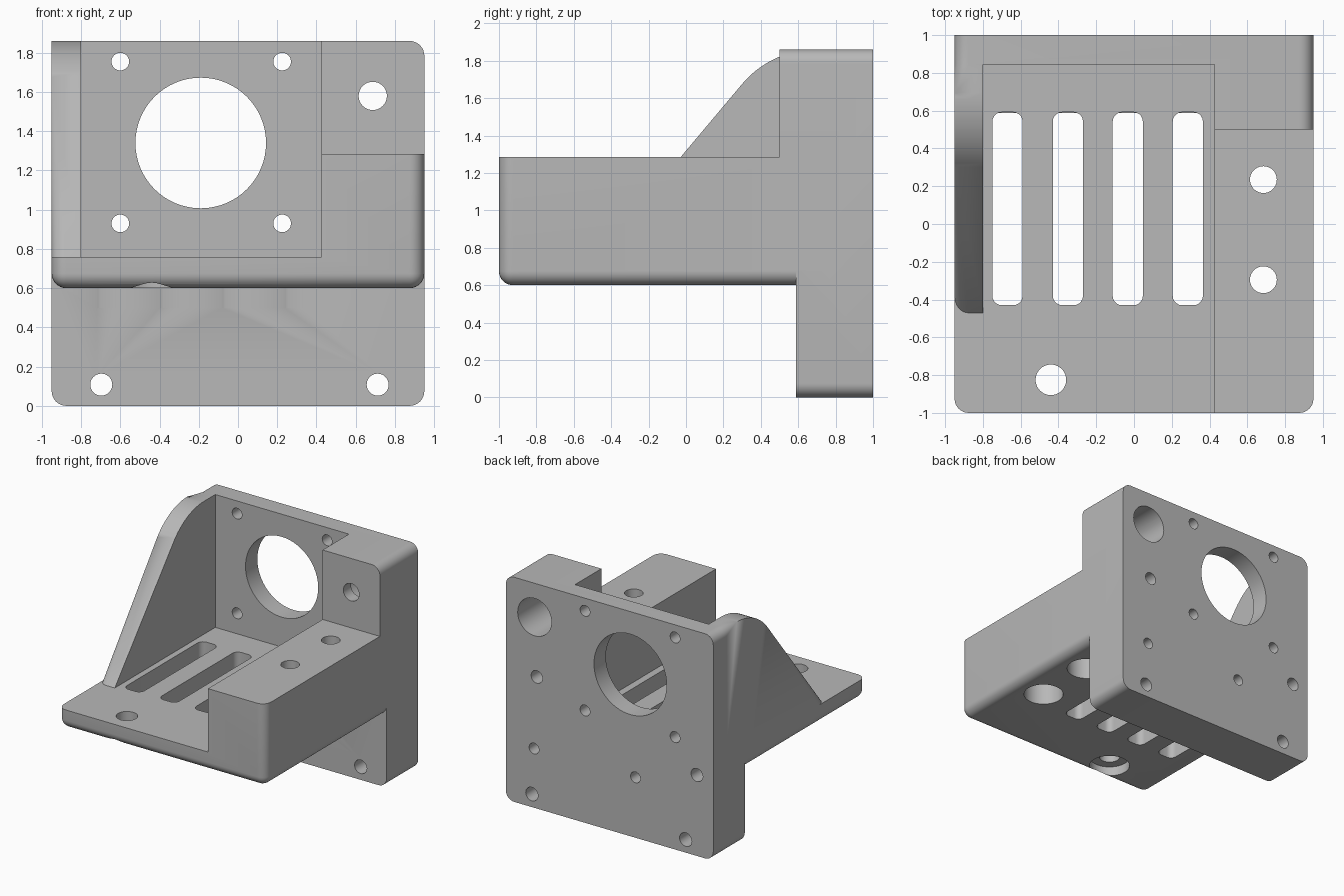
import bpy, bmesh, math
from mathutils import Matrix, Vector

if "Cube" in bpy.data.objects:
    bpy.data.objects.remove(bpy.data.objects["Cube"])

R = 0.075  # outer fillet radius
grey = bpy.data.materials.new("light grey")
grey.diffuse_color = (0.48, 0.48, 0.48, 1)
grey.use_nodes = True
grey.node_tree.nodes["Principled BSDF"].inputs["Base Color"].default_value = grey.diffuse_color


def make(name, bm):
    bmesh.ops.recalc_face_normals(bm, faces=bm.faces)
    me = bpy.data.meshes.new(name)
    bm.to_mesh(me)
    bm.free()
    me.materials.append(grey)
    ob = bpy.data.objects.new(name, me)
    bpy.context.collection.objects.link(ob)
    return ob


def box(name, x, y, z, rounded=None, radius=R, segs=8):
    """Box from ranges; edges whose midpoint passes the rule are filleted."""
    bm = bmesh.new()
    bmesh.ops.create_cube(bm, size=1)
    for v in bm.verts:
        v.co = [r[0] if c < 0 else r[1] for c, r in zip(v.co, (x, y, z))]
    if rounded:
        mid = [sum(r) / 2 for r in (x, y, z)]
        half = [(r[1] - r[0]) / 2 for r in (x, y, z)]
        edges = []
        for e in bm.edges:
            m = (e.verts[0].co + e.verts[1].co) / 2
            side = [round((m[i] - mid[i]) / half[i]) for i in range(3)]
            if rounded(*side):
                edges.append(e)
        bmesh.ops.bevel(bm, geom=edges, offset=radius, segments=segs, profile=0.5,
                        affect='EDGES', clamp_overlap=False)
    return make(name, bm)


def cylinder(axis, a, b, start, end, r):
    """Cylinder along y at (x, z), or along z at (x, y)."""
    bm = bmesh.new()
    bmesh.ops.create_cone(bm, cap_ends=True, segments=64 if r > 0.2 else 40,
                          radius1=r, radius2=r, depth=end - start)
    mid = (start + end) / 2
    if axis == 'Y':
        bm.transform(Matrix.Translation((a, mid, b)) @ Matrix.Rotation(math.pi / 2, 4, 'X'))
    else:
        bm.transform(Matrix.Translation((a, b, mid)))
    return make("cutter", bm)


def combine(target, other, operation='DIFFERENCE'):
    mod = target.modifiers.new("join", 'BOOLEAN')
    mod.operation, mod.object, mod.solver = operation, other, 'EXACT'
    bpy.context.view_layer.objects.active = target
    bpy.ops.object.modifier_apply(modifier=mod.name)
    bpy.data.objects.remove(other, do_unlink=True)


# back plate with the thick corner block
bracket = box("motor_bracket", (-0.95, 0.95), (0.5, 1), (0, 1.86),
              lambda sx, sy, sz: sy == 0)
combine(bracket, box("cutter", (-2, 2), (0, 0.588), (-1, 0.68)))
combine(bracket, box("cutter", (-2, 0.425), (0, 0.845), (0.76, 3)))

# shelf with the raised side block
shelf = box("shelf", (-0.95, 0.95), (-1, 0.75), (0.6, 1.285),
            lambda sx, sy, sz: (sz == -1 and sy != 1) or (sz == 0 and sy == -1))
combine(shelf, box("cutter", (-2, 0.425), (-2, 0.845), (0.76, 3)))
combine(bracket, shelf, 'UNION')

# side gusset: slope running into an arc, outer edge filleted
ang = math.atan2(1.1, 0.925)
rad, cy, cz = 0.515, 0.695, 1.345
outline = [(-0.47 - 0.06 / math.tan(ang), 0.70)]
n = 14
for i in range(n + 1):
    t = math.pi / 2 + ang * (1 - i / n)
    outline.append((cy + rad * math.cos(t), cz + rad * math.sin(t)))
outline += [(0.845, 1.86), (0.845, 0.70)]
bm = bmesh.new()
left = [bm.verts.new((-0.95, y, z)) for y, z in outline]
right = [bm.verts.new((-0.80, y, z)) for y, z in outline]
bm.faces.new(left)
bm.faces.new(right[::-1])
for i in range(len(outline)):
    j = (i + 1) % len(outline)
    bm.faces.new((left[i], right[i], right[j], left[j]))
edges = [bm.edges.get((left[i], left[i + 1])) for i in range(len(outline) - 2)]
bmesh.ops.bevel(bm, geom=edges, offset=R, segments=8, profile=0.5,
                affect='EDGES', clamp_overlap=False)
combine(bracket, make("gusset", bm), 'UNION')

# ventilation slots
for x in (-0.67, -0.35, -0.033, 0.285):
    combine(bracket, box("cutter", (x - 0.08, x + 0.08), (-0.43, 0.592), (0.5, 0.9),
                         lambda sx, sy, sz: sz == 0, 0.05, 5))

# motor opening and its four screw holes
combine(bracket, cylinder('Y', -0.19, 1.34, 0.7, 1.2, 0.333))
for x in (-0.6, 0.225):
    for z in (0.93, 1.755):
        combine(bracket, cylinder('Y', x, z, 0.7, 1.2, 0.045))

# lower mounting holes
for x in (-0.697, 0.712):
    combine(bracket, cylinder('Y', x, 0.108, 0.4, 1.2, 0.056))

# blind holes in the back
for x, z, r in ((0.667, 1.09, 0.052), (0.692, 0.49, 0.045),
                (-0.237, 0.50, 0.045), (-0.80, 0.67, 0.054)):
    combine(bracket, cylinder('Y', x, z, 0.7, 1.2, r))

# counterbored bolt holes: corner block, side block and shelf
combine(bracket, cylinder('Y', 0.687, 1.58, 0.4, 1.2, 0.072))
combine(bracket, cylinder('Y', 0.687, 1.58, 0.6, 1.2, 0.155))
for y in (0.235, -0.295):
    combine(bracket, cylinder('Z', 0.685, y, 0.5, 1.5, 0.071))
    combine(bracket, cylinder('Z', 0.685, y, 0.5, 1.13, 0.155))
combine(bracket, cylinder('Z', -0.44, -0.825, 0.5, 0.9, 0.081))
combine(bracket, cylinder('Z', -0.44, -0.825, 0.5, 0.68, 0.158))

bpy.ops.object.select_all(action='DESELECT')
bracket.select_set(True)
bpy.context.view_layer.objects.active = bracket
bpy.ops.object.shade_smooth_by_angle(angle=math.radians(30))
